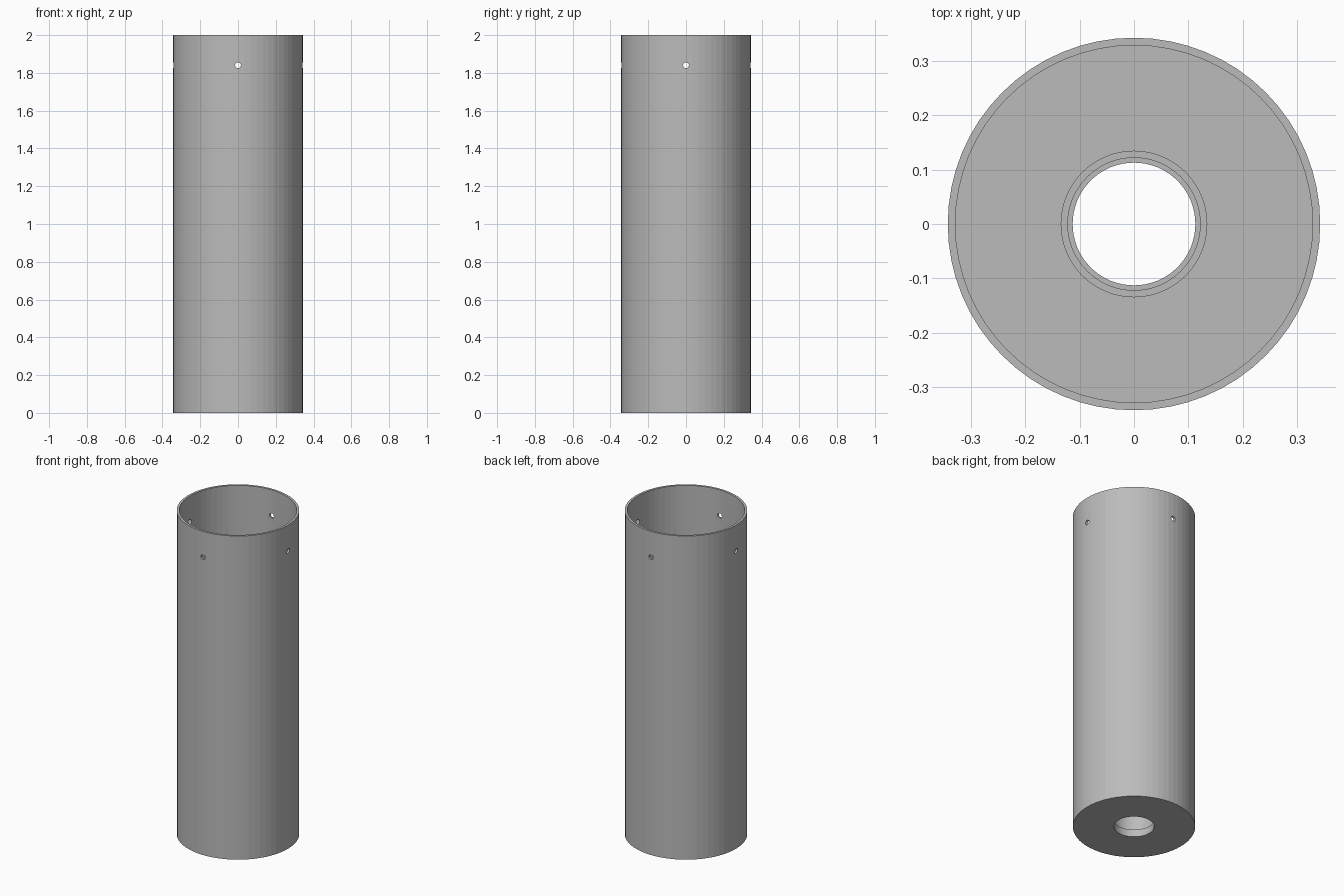
import bpy
import math

SIDES = 64
HEIGHT = 2.0
OUTER, INNER = 0.343, 0.329
FLOOR = 0.045

if "Cube" in bpy.data.objects:
    bpy.data.objects.remove(bpy.data.objects["Cube"])

grey = bpy.data.materials.new("plain grey")
grey.use_nodes = True
grey.diffuse_color = (0.5, 0.5, 0.5, 1)
grey.node_tree.nodes["Principled BSDF"].inputs["Base Color"].default_value = (0.5, 0.5, 0.5, 1)


def lathe(name, profile):
    """Revolve a closed (radius, height) outline around z."""
    n = len(profile)
    verts, faces = [], []
    for i in range(SIDES):
        a = 2 * math.pi * i / SIDES
        verts += [(r * math.cos(a), r * math.sin(a), z) for r, z in profile]
        j = (i + 1) % SIDES
        for k in range(n):
            m = (k + 1) % n
            faces.append((i * n + k, j * n + k, j * n + m, i * n + m))
    mesh = bpy.data.meshes.new(name)
    mesh.from_pydata(verts, [], faces)
    mesh.materials.append(grey)
    obj = bpy.data.objects.new(name, mesh)
    bpy.context.collection.objects.link(obj)
    return obj


# Outer tube with its pierced base plate
body = lathe("outer_tube", [(0.113, 0), (OUTER, 0), (OUTER, HEIGHT),
                            (INNER, HEIGHT), (INNER, FLOOR), (0.113, FLOOR)])

# Narrow tube standing on the base plate around the hole
lathe("inner_tube", [(0.122, FLOOR - 0.01), (0.135, FLOOR - 0.01),
                     (0.135, 0.7), (0.122, 0.7)])

# Four pin holes near the top, drilled by two crossing rods
for rotation in ((math.pi / 2, 0, 0), (0, math.pi / 2, 0)):
    bpy.ops.mesh.primitive_cylinder_add(vertices=24, radius=0.015, depth=1,
                                        location=(0, 0, 1.84), rotation=rotation)
    rod = bpy.context.object
    rod.name = "hole_cutter"
    rod.hide_render = True
    rod.data.materials.append(grey)
    cut = body.modifiers.new("pin_holes", "BOOLEAN")
    cut.operation = "DIFFERENCE"
    cut.solver = "EXACT"
    cut.object = rod
    bpy.context.view_layer.objects.active = body
    bpy.ops.object.modifier_apply(modifier=cut.name)
    bpy.data.objects.remove(rod)
